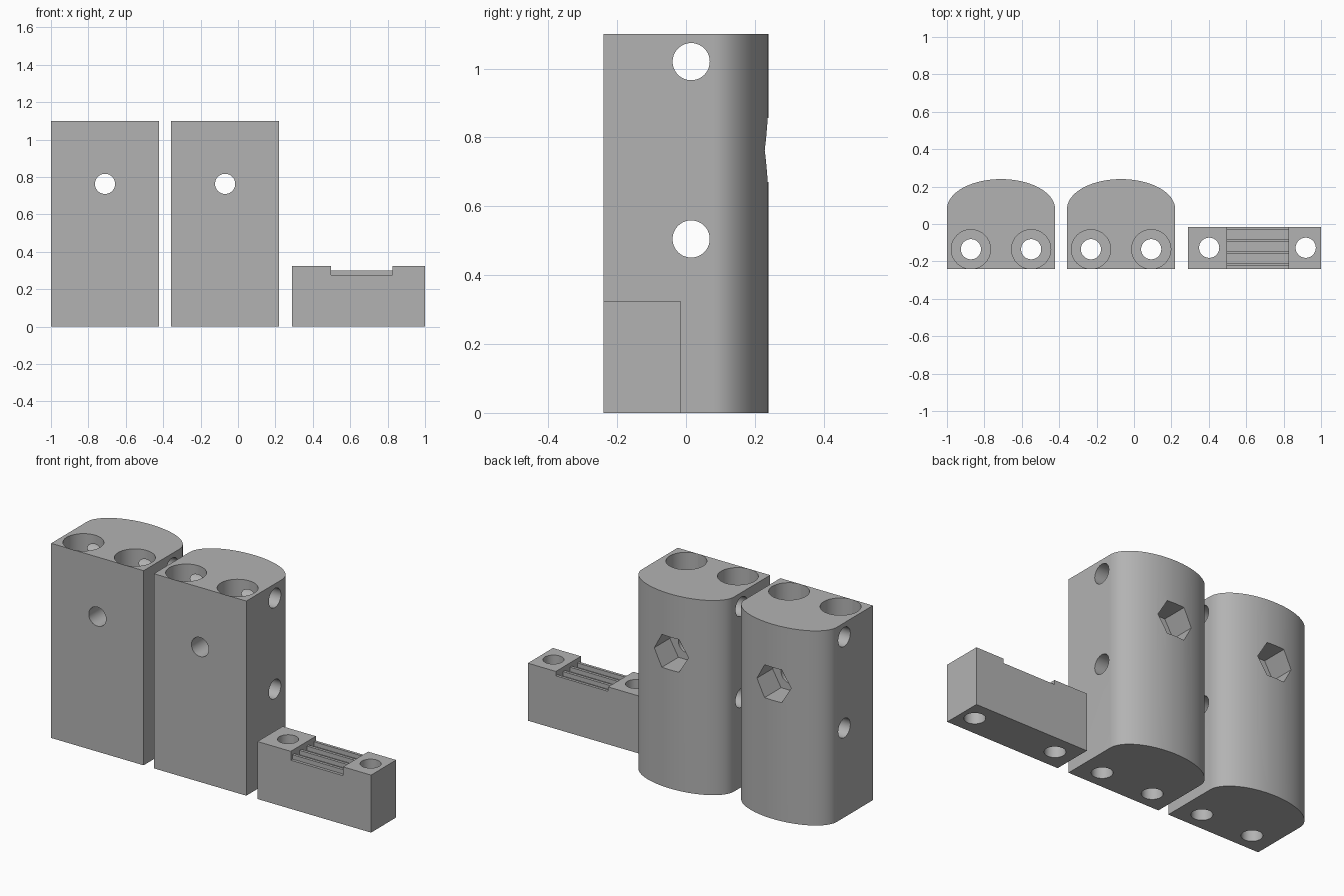
import bpy
import bmesh
from math import sin, cos, pi, radians
from mathutils import Vector

if "Cube" in bpy.data.objects:
    bpy.data.objects.remove(bpy.data.objects["Cube"], do_unlink=True)

grey = bpy.data.materials.new("plain grey")
grey.use_nodes = True
colour = (0.45, 0.45, 0.45, 1)
grey.diffuse_color = colour
grey.node_tree.nodes["Principled BSDF"].inputs["Base Color"].default_value = colour


def prism(name, points, push):
    """Extrude a closed loop of 3D points along a vector."""
    bm = bmesh.new()
    face = bm.faces.new([bm.verts.new(p) for p in points])
    out = bmesh.ops.extrude_face_region(bm, geom=[face])
    verts = [g for g in out["geom"] if isinstance(g, bmesh.types.BMVert)]
    bmesh.ops.translate(bm, verts=verts, vec=push)
    bmesh.ops.recalc_face_normals(bm, faces=bm.faces)
    mesh = bpy.data.meshes.new(name)
    bm.to_mesh(mesh)
    bm.free()
    mesh.materials.append(grey)
    obj = bpy.data.objects.new(name, mesh)
    bpy.context.collection.objects.link(obj)
    return obj


def bore(start, axis, radius, length, sides=40):
    """Round or polygonal cutter running along x, y or z."""
    u, v = {"x": ("y", "z"), "y": ("x", "z"), "z": ("x", "y")}[axis]
    points = []
    for i in range(sides):
        p = Vector(start)
        setattr(p, u, getattr(p, u) + radius * cos(2 * pi * i / sides))
        setattr(p, v, getattr(p, v) + radius * sin(2 * pi * i / sides))
        points.append(p)
    push = Vector()
    setattr(push, axis, length)
    return prism("cutter", points, push)


def box(name, x0, x1, y0, y1, z0, z1):
    loop = [(x0, y0, z0), (x1, y0, z0), (x1, y1, z0), (x0, y1, z0)]
    return prism(name, loop, (0, 0, z1 - z0))


def activate(obj):
    bpy.ops.object.select_all(action="DESELECT")
    obj.select_set(True)
    bpy.context.view_layer.objects.active = obj


def carve(obj, cutters):
    """Subtract every cutter, then shade with sharp edges kept."""
    activate(obj)
    for cutter in cutters:
        mod = obj.modifiers.new("cut", "BOOLEAN")
        mod.operation = "DIFFERENCE"
        mod.solver = "EXACT"
        mod.object = cutter
        bpy.ops.object.modifier_apply(modifier=mod.name)
        bpy.data.objects.remove(cutter, do_unlink=True)
    bpy.ops.object.shade_smooth_by_angle(angle=radians(30))


FRONT, HALF, HEIGHT = -0.24, 0.289, 1.1
HOLE = 0.054


def tall_block(name, cx):
    # Square front with a domed back
    outline = [(cx - HALF, FRONT, 0), (cx + HALF, FRONT, 0)]
    steps = 40
    for i in range(steps + 1):
        a = pi * i / steps
        outline.append((cx + HALF * cos(a), 0.08 + 0.16 * sin(a), 0))
    block = prism(name, outline, (0, 0, HEIGHT))

    cutters = []
    # Counterbored vertical holes
    for side in (-1, 1):
        x = cx + side * 0.161
        cutters.append(bore((x, -0.135, -0.1), "z", HOLE, 1.4))
        cutters.append(bore((x, -0.135, 0.55), "z", 0.105, 0.7))
    # Sideways cross holes
    for z in (0.505, 1.02):
        cutters.append(bore((cx - 0.4, 0.015, z), "x", HOLE, 0.8))
    # Front bolt hole and hexagonal nut pocket at the back
    cutters.append(bore((cx, -0.4, 0.763), "y", HOLE, 0.8))
    cutters.append(bore((cx, 0.09, 0.763), "y", 0.107, 0.3, 6))
    carve(block, cutters)


tall_block("right_tall_block", -0.711)
tall_block("left_tall_block", -0.069)

# Low clamp block with a notched top
TOP, RIDGE, FLOOR = 0.325, 0.30, 0.275
N0, N1, BACK = 0.498, 0.825, -0.016
profile = [(0.29, 0), (1, 0), (1, TOP), (N1, TOP), (N1, FLOOR),
           (N0, FLOOR), (N0, TOP), (0.29, TOP)]
clamp = prism("clamp_block", [(x, FRONT, z) for x, z in profile],
              (0, BACK - FRONT, 0))
carve(clamp, [bore((x, -0.127, -0.1), "z", HOLE, 0.6) for x in (0.402, 0.918)])

# Narrow gripping ridges across the notch
for i in range(4):
    y = BACK - 0.064 * i
    box(f"clamp_ridge_{i + 1}", N0, N1, y - 0.016, y, FLOOR - 0.005, RIDGE)
